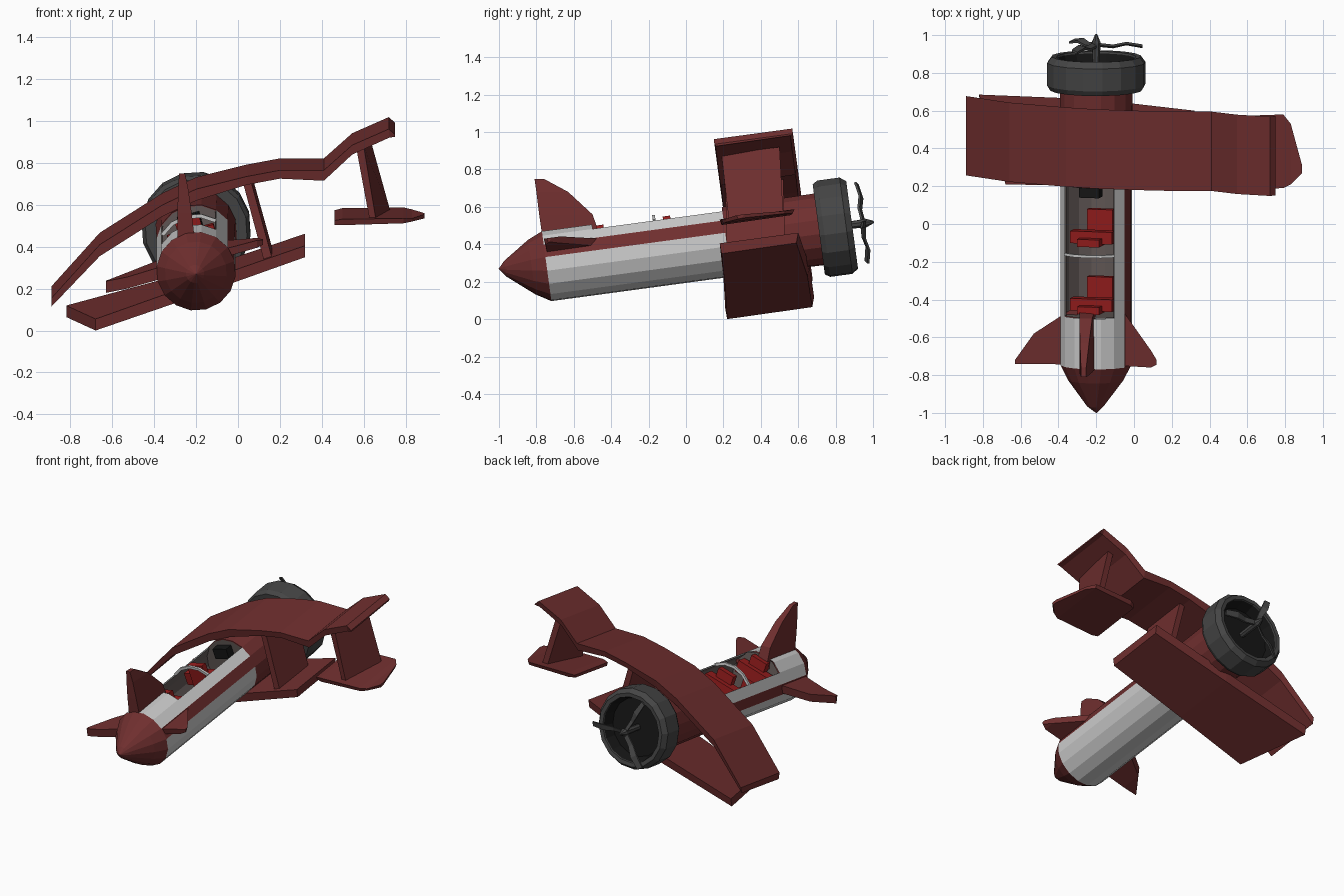
import bpy, bmesh, math
from mathutils import Matrix, Vector

if "Cube" in bpy.data.objects:
    bpy.data.objects.remove(bpy.data.objects["Cube"])

PITCH, ROLL = math.radians(7.7), math.radians(15)
SLOPE = math.tan(PITCH)
# body frame: x across, y along the fuselage (0 = tail cone base), z up
BODY = (Matrix.Translation((-0.2, -0.745, 0.283)) @ Matrix.Rotation(PITCH, 4, 'X')
        @ Matrix.Rotation(-ROLL, 4, 'Y'))
R, N = 0.19, 16


def material(name, r, g, b):
    m = bpy.data.materials.new(name)
    m.diffuse_color = (r, g, b, 1)
    m.use_nodes = True
    m.node_tree.nodes["Principled BSDF"].inputs["Base Color"].default_value = m.diffuse_color
    return m


RED = material("dark_red", 0.16, 0.028, 0.028)
SEAT = material("seat_red", 0.3, 0.012, 0.012)
GREY = material("light_grey", 0.8, 0.8, 0.8)
DARK = material("dark_grey", 0.06, 0.06, 0.06)
BLACK = material("black", 0.008, 0.008, 0.008)
LINING = material("lining", 0.13, 0.105, 0.1)


def build(name, verts, faces, mats, ids=None, matrix=None, recalc=True):
    me = bpy.data.meshes.new(name)
    me.from_pydata([tuple(v) for v in verts], [], faces)
    for m in mats:
        me.materials.append(m)
    if ids:
        me.polygons.foreach_set("material_index", ids)
    if matrix:
        me.transform(matrix)
    if recalc:
        bm = bmesh.new()
        bm.from_mesh(me)
        bmesh.ops.recalc_face_normals(bm, faces=bm.faces)
        bm.to_mesh(me)
        bm.free()
    ob = bpy.data.objects.new(name, me)
    bpy.context.collection.objects.link(ob)
    return ob


def loft(name, rings, mat, matrix=None):
    n = len(rings[0])
    verts = [v for r in rings for v in r]
    faces = [(i * n + j, i * n + (j + 1) % n, (i + 1) * n + (j + 1) % n, (i + 1) * n + j)
             for i in range(len(rings) - 1) for j in range(n)]
    faces += [tuple(range(n)), tuple(range(len(verts) - n, len(verts)))]
    return build(name, verts, faces, [mat], matrix=matrix)


def circle(a, r, n=N, x=0, z=0):
    return [(x + r * math.cos(2 * math.pi * k / n), a, z + r * math.sin(2 * math.pi * k / n))
            for k in range(n)]


def lathe(name, profile, mat, n=N):
    return loft(name, [circle(a, r, n) for a, r in profile], mat, BODY)


def chord(x, yn, yf, top, bottom, skew=0):
    """Four corners of a wing section; the far edge rises with the pitch."""
    rise = (yf - yn) * SLOPE
    return [(x, yn, top), (x + skew, yf, top + rise),
            (x + skew, yf - 0.01, bottom + rise), (x, yn + 0.01, bottom)]


def box(name, lo, hi, mat, matrix=BODY):
    rings = [[(lo[0], y, lo[2]), (hi[0], y, lo[2]), (hi[0], y, hi[2]), (lo[0], y, hi[2])]
             for y in (lo[1], hi[1])]
    return loft(name, rings, mat, matrix)


# fuselage shell with an open cockpit and a stripe on either side
A = [0.0, 0.27, 0.97]
verts = [v for a in A for v in circle(a, R)]
faces, ids = [], []
for i in range(2):
    for k in range(N):
        if i == 1 and 2 <= k <= 5:
            continue
        j = (k + 1) % N
        faces.append((i * N + k, i * N + j, (i + 1) * N + j, (i + 1) * N + k))
        ids.append(1 if k in (0, 7) else 0)
build("fuselage", verts, faces, [GREY, RED], ids, BODY)

# cockpit lining and end walls
arc = [k % N for k in range(6, 19)]
verts = [circle(a, R - 0.008)[k] for a in (0.27, 0.968) for k in arc]
m = len(arc)
faces = [(k + 1, k, m + k, m + k + 1) for k in range(m - 1)]
build("cockpit_lining", verts, faces, [LINING], matrix=BODY, recalc=False)
for name, a in (("rear_bulkhead", 0.272), ("front_bulkhead", 0.966)):
    build(name, circle(a, R - 0.004), [tuple(range(N))], [LINING], matrix=BODY)

# nose section and tail cone
lathe("nose_section", [(0.97, R), (1.48, R + 0.005)], RED)
tip = (0.006, -0.256, 0.02)
cone = [circle(0, R), circle(-0.08, R * 0.78, z=0.006), circle(-0.22, R * 0.23, z=0.017)]
loft("tail_cone", cone + [[tip] * N], RED, BODY)

# hoop between the two seats
hoop = []
for k in range(2, 7):
    t = math.pi * k / 8
    hoop.append([(r * math.cos(t), a, r * math.sin(t))
                 for r, a in ((0.178, 0.595), (0.196, 0.595), (0.196, 0.61), (0.178, 0.61))])
loft("cockpit_hoop", hoop, GREY, BODY)

# seats and instrument panel
for i, a in enumerate((0.32, 0.68)):
    box(f"seat_back_{i}", (-0.06, a - 0.03, -0.1), (0.06, a + 0.01, 0.17), SEAT)
    box(f"seat_wings_{i}", (-0.115, a - 0.02, 0.03), (0.115, a + 0.045, 0.11), SEAT)
    box(f"seat_cushion_{i}", (-0.07, a, -0.12), (0.07, a + 0.14, -0.07), SEAT)
box("instrument_panel", (-0.055, 0.91, 0.08), (0.055, 0.965, 0.15), BLACK)

# engine cowl ring, dark engine bay
lathe("cowl", [(1.56, 0.0), (1.56, 0.2), (1.645, 0.212), (1.648, 0.238), (1.615, 0.262),
               (1.495, 0.262), (1.468, 0.245), (1.468, 0.0)], DARK)
lathe("engine_bay", [(1.563, 0.0), (1.563, 0.199), (1.635, 0.21), (1.565, 0.19)], BLACK)

# propeller: hub and three bent blades
lathe("propeller_hub", [(1.56, 0.02), (1.68, 0.022), (1.72, 0.025), (1.765, 0.006)], DARK, 8)
for i in range(3):
    ang = math.radians(103 + 120 * i)
    turn = BODY @ Matrix.Rotation(-ang, 4, 'Y')
    rings = []
    for r, a, w in ((0.0, 1.71, 0.012), (0.09, 1.7, 0.014), (0.16, 1.715, 0.02), (0.245, 1.7, 0.016)):
        rings.append([(r, a - 0.012, -w), (r, a, -w), (r, a + 0.012, w), (r, a, w)])
    loft(f"propeller_blade_{i}", rings, DARK, turn)

# upper wing, buckled along its span: x, top, bottom
span = [(-0.89, 0.155, 0.115), (-0.66, 0.41, 0.355), (-0.36, 0.6, 0.545), (-0.2, 0.675, 0.62),
        (0.04, 0.735, 0.695), (0.2, 0.765, 0.725), (0.41, 0.765, 0.715),
        (0.545, 0.885, 0.84), (0.72, 0.962, 0.92), (0.75, 0.935, 0.925)]
rings = []
for x, t, b in span:
    y = 0.15 + (0.95 - t) * 0.135
    rings.append(chord(x, y, y + 0.42, t, b))
loft("upper_wing", rings, RED)

# lower wing with a skewed left tip, and its broken-off right end
loft("lower_wing", [chord(-0.68, 0.21, 0.685, 0.055, 0.0, -0.14),
                    chord(-0.2, 0.2, 0.66, 0.225, 0.165),
                    chord(0.32, 0.18, 0.6, 0.405, 0.35)], RED)
loft("broken_wing_end", [chord(0.46, 0.19, 0.55, 0.525, 0.505), chord(0.5, 0.18, 0.57, 0.532, 0.503),
                         chord(0.79, 0.19, 0.58, 0.535, 0.512), chord(0.83, 0.21, 0.53, 0.535, 0.52),
                         chord(0.89, 0.27, 0.31, 0.555, 0.535)], RED)

# struts: wide plates between the wings
loft("inner_strut", [chord_ for chord_ in (
    [(0.02, 0.21, 0.72), (0.06, 0.21, 0.72), (0.06, 0.52, 0.765), (0.02, 0.52, 0.765)],
    [(0.13, 0.22, 0.31), (0.17, 0.22, 0.32), (0.17, 0.53, 0.37), (0.13, 0.53, 0.36)])], RED)
loft("outer_strut", [
    [(0.565, 0.19, 0.87), (0.6, 0.19, 0.88), (0.63, 0.5, 0.92), (0.59, 0.5, 0.91)],
    [(0.63, 0.23, 0.52), (0.66, 0.23, 0.52), (0.73, 0.52, 0.56), (0.69, 0.52, 0.56)]], RED)

# tail planes and upright fin
loft("left_tailplane", [chord(-0.3, -0.745, -0.43, 0.325, 0.265), chord(-0.53, -0.74, -0.58, 0.255, 0.2),
                        chord(-0.63, -0.74, -0.72, 0.235, 0.18)], RED)
loft("right_tailplane", [chord(-0.08, -0.75, -0.43, 0.385, 0.345), chord(0.09, -0.76, -0.67, 0.43, 0.395),
                         chord(0.12, -0.745, -0.72, 0.432, 0.41)], RED)
fin = [(0.42, -0.765, -0.45, -0.247, 0.042), (0.56, -0.785, -0.5, -0.255, 0.034),
       (0.68, -0.8, -0.63, -0.262, 0.024), (0.75, -0.81, -0.76, -0.267, 0.014)]
loft("upright_fin", [[(x - w, y0, z), (x + w, y0, z), (x + w, y1, z), (x - w, y1, z)]
                     for z, y0, y1, x, w in fin], RED)
